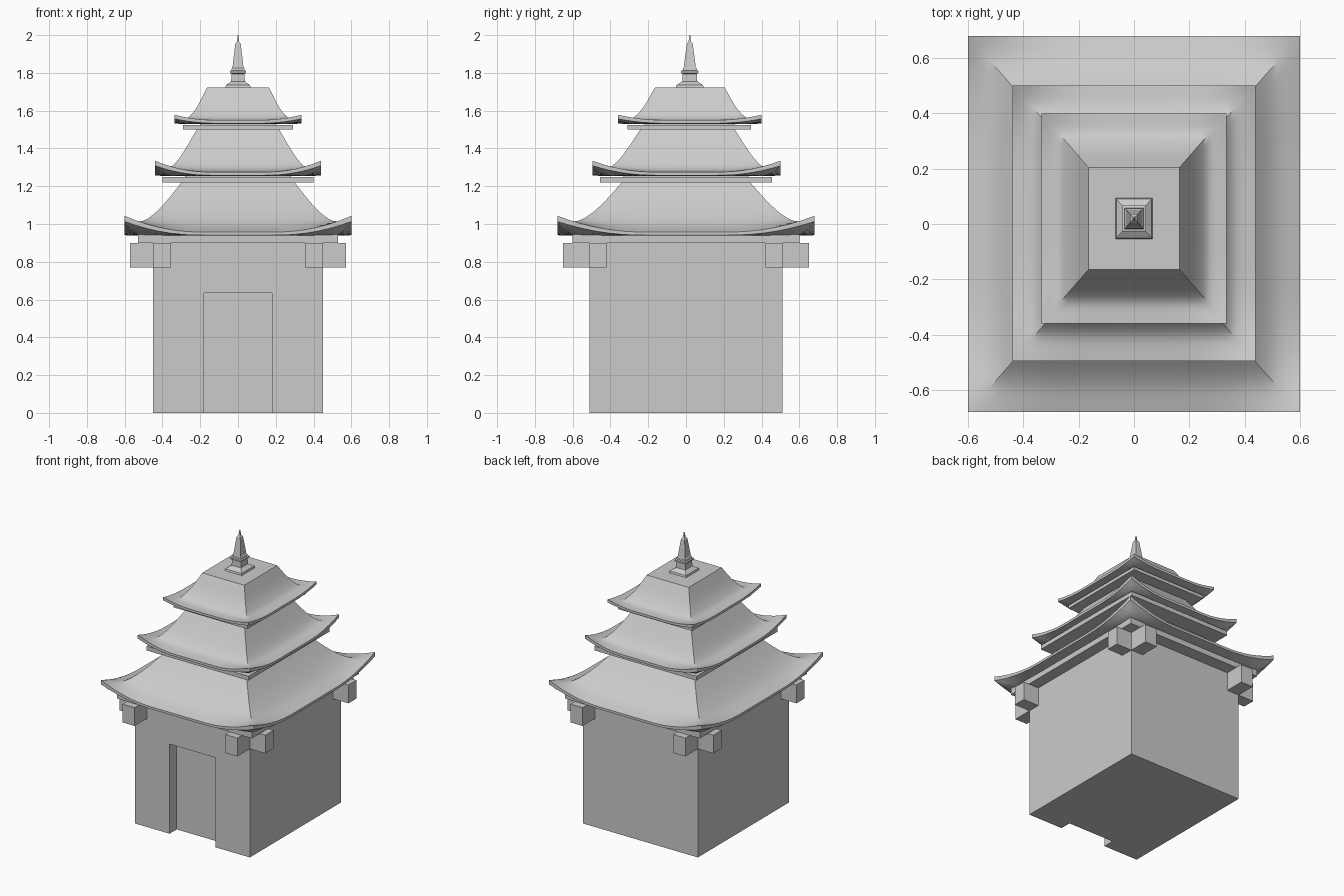
import bpy, bmesh, math

if "Cube" in bpy.data.objects:
    bpy.data.objects.remove(bpy.data.objects["Cube"])


def box(name, x0, x1, y0, y1, z0, z1):
    bm = bmesh.new()
    bmesh.ops.create_cube(bm, size=1)
    for v in bm.verts:
        v.co.x = x0 + (v.co.x + .5) * (x1 - x0)
        v.co.y = y0 + (v.co.y + .5) * (y1 - y0)
        v.co.z = z0 + (v.co.z + .5) * (z1 - z0)
    return finish(name, bm)


def finish(name, bm):
    bmesh.ops.recalc_face_normals(bm, faces=bm.faces)
    me = bpy.data.meshes.new(name)
    bm.to_mesh(me)
    bm.free()
    ob = bpy.data.objects.new(name, me)
    bpy.context.collection.objects.link(ob)
    return ob


def select(ob):
    bpy.ops.object.select_all(action='DESELECT')
    ob.select_set(True)
    bpy.context.view_layer.objects.active = ob


def loft(name, rings):
    """Skin a stack of closed rings and cap both ends."""
    bm = bmesh.new()
    loops = [[bm.verts.new(p) for p in r] for r in rings]
    n = len(loops[0])
    for a, b in zip(loops, loops[1:]):
        for i in range(n):
            j = (i + 1) % n
            bm.faces.new((a[i], a[j], b[j], b[i]))
    bm.faces.new(loops[0])
    bm.faces.new(loops[-1])
    return finish(name, bm)


def rect_ring(hx, hy, cy, z, lift=0, n=1):
    """Rectangle with n segments per side; corners raised by lift."""
    pts = []
    for sx, sy, dx, dy in ((-1, -1, 1, 0), (1, -1, 0, 1), (1, 1, -1, 0), (-1, 1, 0, -1)):
        for i in range(n):
            s = 2 * i / n
            w = max(0, (abs(s - 1) - .35) / .65) ** 2
            pts.append(((sx + dx * s) * hx, cy + (sy + dy * s) * hy, z + lift * w))
    return pts


def interp(pts, t):
    """Smooth curve (Catmull-Rom style Hermite) through profile points."""
    m = []
    for i in range(len(pts)):
        a, b = pts[max(i - 1, 0)], pts[min(i + 1, len(pts) - 1)]
        m.append((b[1] - a[1]) / (b[0] - a[0]))
    for i in range(len(pts) - 1):
        (t0, v0), (t1, v1) = pts[i], pts[i + 1]
        if t <= t1 + 1e-9:
            h = t1 - t0
            s = (t - t0) / h
            return ((2*s**3 - 3*s*s + 1) * v0 + (s**3 - 2*s*s + s) * h * m[i]
                    + (3*s*s - 2*s**3) * v1 + (s**3 - s*s) * h * m[i + 1])


def roof(name, top, eave, z_top, z_eave, lift, profile, soffit):
    """top / eave / soffit are (half x, half y, centre y)."""
    rings, steps, n = [], 12, 20
    for k in range(steps + 1):
        t = k / steps
        hx, hy, cy = (a + (b - a) * t for a, b in zip(top, eave))
        z = z_top - (z_top - z_eave) * interp(profile, t)
        rings.append(rect_ring(hx, hy, cy, z, lift * t ** 4, n))
    rings.append(rect_ring(*eave, z_eave - .017, lift * .85, n))
    for t in (.35, .7, 1):
        hx, hy, cy = (a + (b - a) * t for a, b in zip(eave, soffit))
        rings.append(rect_ring(hx, hy, cy, z_eave - .02, lift * .85 * (1 - t) ** 2, n))
    ob = loft(name, rings)
    select(ob)
    bpy.ops.object.shade_smooth_by_angle(angle=math.radians(30))


# Main hall with recessed doorway
body = box("hall_walls", -.45, .45, -.51, .51, 0, .90)
cutter = box("door_cutter", -.18, .18, -.60, -.43, -.1, .635)
cutter.hide_render = True
mod = body.modifiers.new("door", 'BOOLEAN')
mod.operation, mod.object, mod.solver = 'DIFFERENCE', cutter, 'EXACT'
select(body)
bpy.ops.object.modifier_apply(modifier="door")
bpy.data.objects.remove(cutter)

# Bracket blocks: two at each corner
for sx in (-1, 1):
    for sy in (-1, 1):
        box("side_bracket", *sorted((sx * .45, sx * .572)), *sorted((sy * .42, sy * .51)), .77, .90)
        box("end_bracket", *sorted((sx * .355, sx * .45)), *sorted((sy * .51, sy * .65)), .77, .90)

# Plates and necks under each roof
box("lower_plate", -.53, .53, -.60, .60, .90, .945)
box("middle_plate", -.40, .40, -.455, .455, 1.22, 1.25)
box("middle_neck", -.28, .28, -.33, .33, 1.25, 1.265)
box("upper_plate", -.29, .29, -.31, .345, 1.50, 1.523)
box("upper_neck", -.20, .20, -.22, .26, 1.523, 1.54)

# Three flared roofs
roof("lower_roof", (.30, .34, 0), (.60, .68, 0), 1.22, .958, .085,
     [(0, 0), (.24, .35), (.46, .63), (.7, .86), (1, 1)], (.50, .57, 0))
roof("middle_roof", (.218, .25, .008), (.44, .498, .003), 1.50, 1.275, .06,
     [(0, 0), (.35, .58), (.56, .86), (.7, .95), (1, 1)], (.35, .40, .003))
roof("upper_roof", (.165, .185, .02), (.335, .38, .02), 1.722, 1.55, .028,
     [(0, 0), (.26, .52), (.45, .80), (.62, .96), (1, 1)], (.26, .30, .02))

# Square stepped spire
spire = [(.067, 1.722), (.064, 1.735), (.036, 1.755), (.035, 1.795), (.043, 1.80),
         (.043, 1.81), (.034, 1.813), (.033, 1.825), (.029, 1.83), (.022, 1.89),
         (.014, 1.955), (.006, 1.965), (.002, 2.0)]
loft("spire", [rect_ring(h, h * 1.1, .02, z) for h, z in spire])
